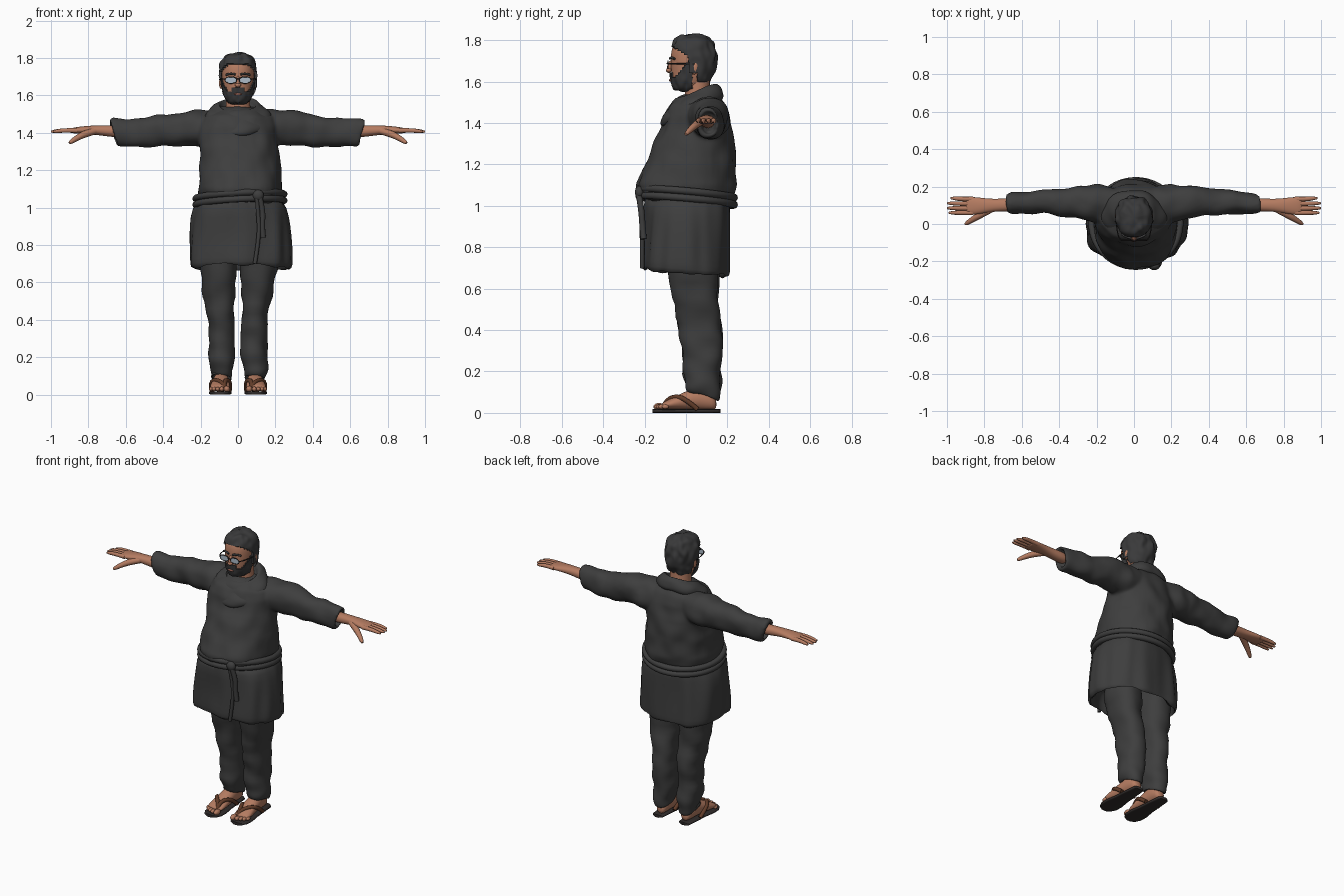
import bpy, bmesh, math
from mathutils import Vector, Matrix, noise

if "Cube" in bpy.data.objects:
    bpy.data.objects.remove(bpy.data.objects["Cube"])


def material(name, rgb):
    m = bpy.data.materials.new(name)
    m.diffuse_color = (*rgb, 1)
    m.use_nodes = True
    m.node_tree.nodes["Principled BSDF"].inputs["Base Color"].default_value = m.diffuse_color
    return m


CLOTH = material("charcoal cloth", (0.048, 0.048, 0.048))
HAIR = material("dark hair", (0.042, 0.042, 0.043))
SKIN = material("skin", (0.46, 0.2, 0.12))
LIPS = material("lips", (0.36, 0.14, 0.1))
LENS = material("lens grey", (0.42, 0.5, 0.58))
FRAME = material("frame black", (0.02, 0.018, 0.018))
SOLE = material("sole", (0.03, 0.025, 0.024))
STRAP = material("brown strap", (0.12, 0.045, 0.022))


def loft(bm, axis, rings, n=24, power=2.0, s=1):
    """Rings are (position on axis, centre u, radius u, centre v, radius v, tilt)."""
    loops = []
    for a, cu, ru, cv, rv, *t in rings:
        tilt = t[0] if t else 0
        loop = []
        for i in range(n):
            th = 2 * math.pi * i / n
            c, d = math.cos(th), math.sin(th)
            u = ru * math.copysign(abs(c) ** (2 / power), c)
            v = rv * math.copysign(abs(d) ** (2 / power), d)
            w = a + tilt * v
            p = {'x': (w, cu + u, cv + v), 'y': (cu + u, w, cv + v), 'z': (cu + u, cv + v, w)}[axis]
            loop.append(bm.verts.new((p[0] * s, p[1], p[2])))
        loops.append(loop)
    for A, B in zip(loops, loops[1:]):
        for i in range(n):
            bm.faces.new((A[i], A[(i + 1) % n], B[(i + 1) % n], B[i]))
    bm.faces.new(loops[0][::-1])
    bm.faces.new(loops[-1])


def ball(bm, centre, size, rx=0):
    m = Matrix.Translation(centre) @ Matrix.Rotation(rx, 4, 'X') @ Matrix.Diagonal((*size, 1))
    bmesh.ops.create_uvsphere(bm, u_segments=16, v_segments=10, radius=1, matrix=m)


def bake(ob):
    bpy.ops.object.select_all(action='DESELECT')
    ob.select_set(True)
    bpy.context.view_layer.objects.active = ob
    bpy.ops.object.convert(target='MESH')
    bpy.ops.object.shade_smooth_by_angle(angle=math.radians(50))


def finish(bm, name, mat, sub=0, voxel=0, folds=0, scale=(14, 14, 5), keep=None):
    bmesh.ops.recalc_face_normals(bm, faces=bm.faces[:])
    me = bpy.data.meshes.new(name)
    bm.to_mesh(me)
    bm.free()
    me.materials.append(mat)
    ob = bpy.data.objects.new(name, me)
    bpy.context.collection.objects.link(ob)
    if voxel:
        r = ob.modifiers.new("merge", 'REMESH')
        r.mode, r.voxel_size = 'VOXEL', voxel
        q = ob.modifiers.new("soften", 'SMOOTH')
        q.factor, q.iterations = 0.5, 10
    if sub:
        ob.modifiers.new("round", 'SUBSURF').levels = sub
    bake(ob)
    me = ob.data
    if folds:
        moves = [v.normal * folds * noise.noise(Vector(c * k for c, k in zip(v.co, scale))) for v in me.vertices]
        for v, d in zip(me.vertices, moves):
            v.co += d
    if keep:
        b = bmesh.new()
        b.from_mesh(me)
        bmesh.ops.delete(b, geom=[f for f in b.faces if not keep(f.calc_center_median())], context='FACES')
        b.to_mesh(me)
        b.free()
        k = ob.modifiers.new("thickness", 'SOLIDIFY')
        k.thickness = 0.014
        bake(ob)
    return ob


def tube(name, mat, pts, r, radii=None, cyclic=False):
    cu = bpy.data.curves.new(name, 'CURVE')
    cu.dimensions, cu.bevel_depth, cu.bevel_resolution, cu.use_fill_caps = '3D', r, 3, True
    sp = cu.splines.new('NURBS')
    sp.points.add(len(pts) - 1)
    for i, p in enumerate(pts):
        sp.points[i].co = (*p, 1)
        sp.points[i].radius = radii[i] if radii else 1
    sp.use_endpoint_u, sp.use_cyclic_u, sp.order_u, sp.resolution_u = True, cyclic, 3, 5
    ob = bpy.data.objects.new(name, cu)
    bpy.context.collection.objects.link(ob)
    cu.materials.append(mat)
    bake(ob)
    return ob


def fb(z, rx, front, back, cx=0, tilt=0):
    """Vertical ring from its front and back y."""
    return (z, cx, rx, (front + back) / 2, (back - front) / 2, tilt)


# Tunic top: torso and sleeves merged
bm = bmesh.new()
loft(bm, 'z', [fb(1.02, .205, -.19, .205, .01), fb(1.05, .222, -.225, .23, .01), fb(1.10, .226, -.243, .243, .01),
               fb(1.18, .218, -.21, .24, .01), fb(1.27, .212, -.165, .235, .005), fb(1.36, .21, -.13, .228),
               fb(1.43, .205, -.11, .215), fb(1.49, .19, -.08, .19), fb(1.525, .13, -.04, .165),
               fb(1.54, .08, 0, .13)], 40, 2.15)
for s in (1, -1):
    loft(bm, 'x', [(.08, .09, .10, 1.42, .10), (.2, .11, .10, 1.425, .097), (.3, .12, .085, 1.422, .09),
                   (.4, .119, .071, 1.413, .086), (.5, .115, .064, 1.403, .081), (.6, .11, .058, 1.402, .077, .2),
                   (.665, .108, .053, 1.4, .075, .28), (.665, .108, .037, 1.4, .056, .28),
                   (.63, .108, .035, 1.4, .054, .28)], 32, 2.2, s)
finish(bm, "tunic_top", CLOTH, voxel=.009, folds=.014, scale=(11, 9, 9))

# Tunic skirt, open below
bm = bmesh.new()
loft(bm, 'z', [fb(1.06, .215, -.2, .2, .01), fb(1.0, .243, -.205, .21, .01), fb(.9, .264, -.2, .208, .01),
               fb(.8, .273, -.203, .208, .01, -.05), fb(.71, .275, -.21, .21, .01, -.08),
               fb(.678, .27, -.207, .21, .01, -.08), fb(.675, .255, -.19, .193, .01, -.08),
               fb(.72, .25, -.185, .188, .01, -.05), fb(.85, .24, -.17, .18, .01)], 48, 2.4)
finish(bm, "tunic_skirt", CLOTH, sub=1, folds=.02, scale=(12, 12, 2.5))

# Cowl collar
bm = bmesh.new()
loft(bm, 'z', [(1.44, 0, .15, .03, .125, .45), (1.452, 0, .176, .03, .15, .45), (1.475, 0, .18, .03, .152, .43),
               (1.515, 0, .16, .038, .135, .4), (1.545, 0, .125, .045, .112, .35), (1.562, 0, .105, .05, .094, .35),
               (1.55, 0, .09, .052, .08, .35), (1.51, 0, .085, .055, .07, .3)], 32)
finish(bm, "cowl_collar", CLOTH, sub=2, folds=.014, scale=(9, 9, 16))

# Rope belt with knot and tails
for k, dz in enumerate((.017, -.017)):
    pts = []
    for i in range(32):
        th = 2 * math.pi * i / 32
        x, y = .01 + .237 * math.cos(th), .003 + .231 * math.sin(th)
        pts.append((x, y, 1.043 - .09 * y + .05 * x + dz))
    tube(f"belt_strand_{k + 1}", CLOTH, pts, .018, cyclic=True)
bm = bmesh.new()
ball(bm, (.108, -.225, 1.066), (.03, .022, .03))
finish(bm, "belt_knot", CLOTH)
tube("belt_tail_short", CLOTH, [(.115, -.228, 1.06), (.135, -.215, .98), (.128, -.21, .9), (.135, -.205, .84)], .015)
tube("belt_tail_long", CLOTH, [(.1, -.232, 1.06), (.108, -.215, .97), (.115, -.212, .85), (.09, -.212, .70)], .011)

# Legs, feet, sandals and hands, on both sides
for s, side in ((1, "left"), (-1, "right")):
    bm = bmesh.new()
    loft(bm, 'z', [(.87, .11, .105, .03, .14), (.66, .108, .1, .035, .12), (.52, .1, .085, .05, .108),
                   (.4, .09, .071, .07, .102), (.3, .088, .07, .078, .097), (.2, .088, .07, .08, .092),
                   (.13, .088, .067, .083, .085, -.1), (.085, .088, .058, .084, .076, -.3),
                   (.08, .088, .046, .084, .064, -.3), (.12, .088, .043, .084, .06, -.2)], 24, 2.2, s)
    finish(bm, f"{side}_trouser_leg", CLOTH, sub=2, folds=.016, scale=(8, 8, 13))

    bm = bmesh.new()
    loft(bm, 'y', [(.148, .088, .02, .04, .02), (.13, .088, .036, .055, .042), (.07, .09, .042, .075, .06),
                   (.0, .092, .047, .06, .045), (-.06, .096, .054, .046, .03), (-.1, .097, .053, .037, .02),
                   (-.118, .097, .042, .034, .012)], 20, 2, s)
    for d, y, r in ((-.036, -.13, .018), (-.009, -.132, .013), (.013, -.125, .012), (.032, -.115, .012), (.048, -.1, .011)):
        ball(bm, (s * (.096 + d), y, .03), (r, r * 1.6, r))
    finish(bm, f"{side}_foot", SKIN, sub=1)

    bm = bmesh.new()
    loft(bm, 'y', [(a, .095, w, .009, .009) for a, w in ((.166, .02), (.155, .036), (.08, .043), (.0, .049),
                                                         (-.07, .061), (-.12, .059), (-.15, .043), (-.162, .022))], 24, 4, s)
    finish(bm, f"{side}_sandal_sole", SOLE)
    for k, e in enumerate((-1, 1)):
        tube(f"{side}_sandal_strap_{k + 1}", STRAP,
             [(s * .072, -.112, .025), (s * .076, -.095, .06), (s * (.09 + e * .028), -.05, .081),
              (s * (.094 + e * .055), .0, .065), (s * (.093 + e * .047), .055, .018)], .012)

    bm = bmesh.new()
    loft(bm, 'x', [(.6, .105, .036, 1.405, .034), (.69, .102, .035, 1.41, .031), (.75, .1, .034, 1.414, .026),
                   (.8, .098, .04, 1.415, .023), (.85, .097, .048, 1.414, .019), (.89, .097, .047, 1.412, .014),
                   (.9, .097, .042, 1.411, .01)], 20, 2.2, s)
    finish(bm, f"{side}_hand", SKIN, sub=1)
    for k, (y0, y1, x1) in enumerate(((.06, .06, .99), (.084, .085, 1.0), (.109, .111, .998), (.133, .138, .98))):
        tube(f"{side}_finger_{k + 1}", SKIN,
             [(s * .86, y0, 1.412), (s * .92, y0, 1.414), (s * (x1 - .015), y1, 1.408), (s * x1, y1, 1.406)],
             .0125, (1.05, 1, .8, .4))
    tube(f"{side}_thumb", SKIN, [(s * .765, .08, 1.41), (s * .82, .05, 1.395), (s * .87, .02, 1.367), (s * .895, .003, 1.35),
                                 (s * .902, -.001, 1.346)], .016, (1.2, 1.2, .9, .7, .4))

# Neck
bm = bmesh.new()
loft(bm, 'z', [(1.46, 0, .075, .06, .07), (1.55, 0, .065, .055, .06), (1.64, 0, .066, .055, .06)], 24)
finish(bm, "neck", SKIN)


# Head, hair and beard share one profile
def skull(grow):
    b = bmesh.new()
    g = grow
    loft(b, 'z', [fb(z + (g if z > 1.79 else -g * .6 if z < 1.56 else 0), w + g, f - g, k + g) for z, w, f, k in (
        (1.556, .03, -.035, .05), (1.562, .05, -.055, .075), (1.59, .069, -.067, .1), (1.63, .08, -.071, .122),
        (1.68, .086, -.073, .135), (1.73, .089, -.074, .139), (1.77, .083, -.067, .132), (1.80, .062, -.042, .107),
        (1.814, .03, -.005, .07))], 32, 2.15)
    return b


def is_hair(c):
    edge = min(1, max(0, (c.y + .06) / .075))
    low = 1.768 - .05 * edge if c.y < .015 else (1.64 if c.y < .055 else 1.60)
    return c.z > low


def is_beard(c):
    line = 1.62 + .07 * min(1, max(0, (c.y + .055) / .06))
    if abs(c.x) < .034 and c.y < 0:
        line = 1.642
    return c.y < .03 and c.z < line


finish(skull(0), "head", SKIN, sub=2)
finish(skull(.013), "hair", HAIR, sub=2, folds=.012, scale=(30, 22, 22), keep=is_hair)
finish(skull(.007), "beard", HAIR, sub=2, folds=.006, scale=(40, 40, 25), keep=is_beard)

# Nose and lips
bm = bmesh.new()
ball(bm, (0, -.078, 1.672), (.012, .013, .032), -.25)
ball(bm, (0, -.083, 1.655), (.017, .014, .011))
finish(bm, "nose", SKIN)
bm = bmesh.new()
ball(bm, (0, -.076, 1.607), (.022, .007, .006))
finish(bm, "lips", LIPS)

# Ears, brows and spectacles
for s, side in ((1, "left"), (-1, "right")):
    bm = bmesh.new()
    ball(bm, (s * .09, .042, 1.665), (.012, .018, .03), -.15)
    finish(bm, f"{side}_ear", SKIN)
    tube(f"{side}_brow", HAIR, [(s * .014, -.077, 1.712), (s * .038, -.072, 1.72), (s * .064, -.056, 1.71)], .006)
    bm = bmesh.new()
    loft(bm, 'y', [(-.089, .038, .028, 1.682, .015), (-.085, .038, .028, 1.682, .015)], 24, 3.5, s)
    finish(bm, f"{side}_lens", LENS)
    rim = [(s * (.038 + .031 * math.cos(k * math.pi / 8)), -.087, 1.682 + .018 * math.sin(k * math.pi / 8)) for k in range(16)]
    tube(f"{side}_lens_rim", FRAME, rim, .0028, cyclic=True)
    tube(f"{side}_temple_arm", FRAME, [(s * .068, -.087, 1.687), (s * .082, -.075, 1.687), (s * .093, -.02, 1.687),
                                       (s * .098, .04, 1.685)], .003)
tube("spectacle_bridge", FRAME, [(-.01, -.088, 1.687), (0, -.095, 1.691), (.01, -.088, 1.687)], .003)
